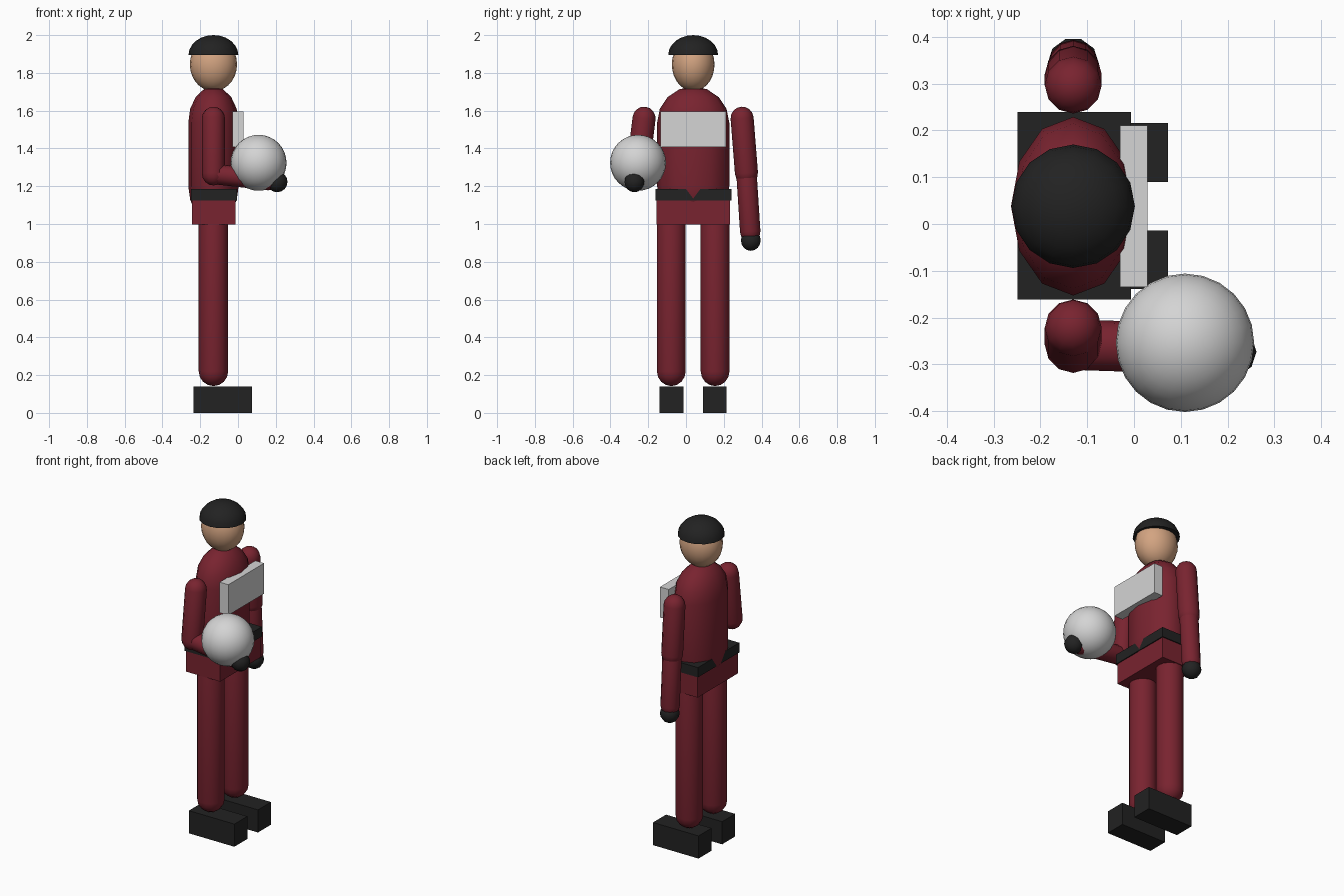
import bpy, bmesh, math
from mathutils import Vector, Matrix

if "Cube" in bpy.data.objects:
    bpy.data.objects.remove(bpy.data.objects["Cube"])

CX, CY = -0.13, 0.038          # body axis; the figure faces +x


def material(name, rgb):
    m = bpy.data.materials.new(name)
    m.diffuse_color = (*rgb, 1)
    m.use_nodes = True
    m.node_tree.nodes["Principled BSDF"].inputs["Base Color"].default_value = m.diffuse_color
    return m


RED = material("dark red cloth", (0.19, 0.017, 0.029))
BLACK = material("near black", (0.016, 0.016, 0.016))
SKIN = material("skin", (0.65, 0.37, 0.22))
PALE = material("pale grey", (0.66, 0.66, 0.66))


def add(name, bm, mat, smooth=True):
    bmesh.ops.recalc_face_normals(bm, faces=bm.faces[:])
    for f in bm.faces:
        f.smooth = smooth and len(f.verts) < 5
    me = bpy.data.meshes.new(name)
    bm.to_mesh(me)
    bm.free()
    me.materials.append(mat)
    ob = bpy.data.objects.new(name, me)
    bpy.context.collection.objects.link(ob)
    return ob


def box(name, x0, x1, y0, y1, z0, z1, mat):
    bm = bmesh.new()
    size = Matrix.Diagonal((x1 - x0, y1 - y0, z1 - z0, 1))
    centre = Matrix.Translation(((x0 + x1) / 2, (y0 + y1) / 2, (z0 + z1) / 2))
    bmesh.ops.create_cube(bm, size=1, matrix=centre @ size)
    return add(name, bm, mat, False)


def lathe(profile, segs):
    """Turn (radius, z) points round the z axis."""
    bm = bmesh.new()
    vs = [bm.verts.new((r, 0, z)) for r, z in profile]
    es = [bm.edges.new(p) for p in zip(vs, vs[1:])]
    bmesh.ops.spin(bm, geom=vs + es, axis=(0, 0, 1), cent=(0, 0, 0),
                   angle=math.tau, steps=segs)
    bmesh.ops.remove_doubles(bm, verts=bm.verts[:], dist=1e-5)
    return bm


def arc(r, z, a0, a1, n):
    return [(r * math.cos(a), z + r * math.sin(a))
            for a in (math.radians(a0 + (a1 - a0) * i / n) for i in range(n + 1))]


def capsule(name, a, b, r, mat, segs=12, xscale=1):
    """Rounded rod whose end-ball centres are a (low) and b (high)."""
    a, b = Vector(a), Vector(b)
    d = b - a
    bm = lathe(arc(r, 0, -90, 0, 4) + arc(r, d.length, 0, 90, 4), segs)
    bm.transform(Matrix.Translation(a)
                 @ Vector((0, 0, 1)).rotation_difference(d).to_matrix().to_4x4()
                 @ Matrix.Diagonal((xscale, 1, 1, 1)))
    return add(name, bm, mat)


def ball(name, c, radii, mat, segs, rings):
    bm = lathe(arc(1, 0, -90, 90, rings), segs)
    bm.transform(Matrix.Translation(c) @ Matrix.Diagonal((*radii, 1)))
    return add(name, bm, mat)


# head and domed hair cap with a flat underside
ball("head", (CX, CY, 1.845), (0.125, 0.113, 0.142), SKIN, 20, 14)
bm = lathe(arc(1, 0, 0, 90, 6), 16)
bmesh.ops.holes_fill(bm, edges=[e for e in bm.edges if e.is_boundary])
bm.transform(Matrix.Translation((CX, CY, 1.894))
             @ Matrix.Diagonal((0.132, 0.132, 0.106, 1)))
cap = add("hair_cap", bm, BLACK)

# torso, belt, hips and chest panel
capsule("torso", (CX, CY, 1.20), (CX, CY, 1.537), 0.191, RED, 12, 0.697)
box("belt", -0.249, -0.006, -0.161, 0.240, 1.125, 1.185, BLACK)
box("hips", -0.243, -0.012, -0.156, 0.234, 0.997, 1.125, RED)
box("chest_panel", -0.03, 0.029, -0.135, 0.211, 1.408, 1.595, PALE)

# legs and block shoes
for side, s in (("right", -1), ("left", 1)):
    y = CY + s * 0.116
    capsule(side + "_leg", (CX, y, 0.22), (CX, y, 1.03), 0.078, RED, 14)
    y = CY + s * 0.1145
    box(side + "_shoe", -0.236, 0.073, y - 0.063, y + 0.063, 0, 0.139, BLACK)

# arms: the left hangs down, the right is bent forward under the ball
arms = {"left": ((CX, 0.297, 1.56), (CX, 0.320, 1.27), (CX, 0.340, 0.96),
                 (CX, 0.343, 0.913)),
        "right": ((CX, -0.222, 1.56), (CX, -0.258, 1.265), (0.165, -0.268, 1.232),
                  (0.207, -0.273, 1.223))}
for side, (shoulder, elbow, wrist, hand) in arms.items():
    capsule(side + "_upper_arm", elbow, shoulder, 0.061, RED)
    capsule(side + "_forearm", wrist, elbow, 0.054, RED)
    ball(side + "_hand", hand, (0.055, 0.055, 0.055), BLACK, 10, 8)

# carried ball
ball("carried_ball", (0.109, -0.254, 1.324), (0.148, 0.148, 0.148), PALE, 24, 16)
